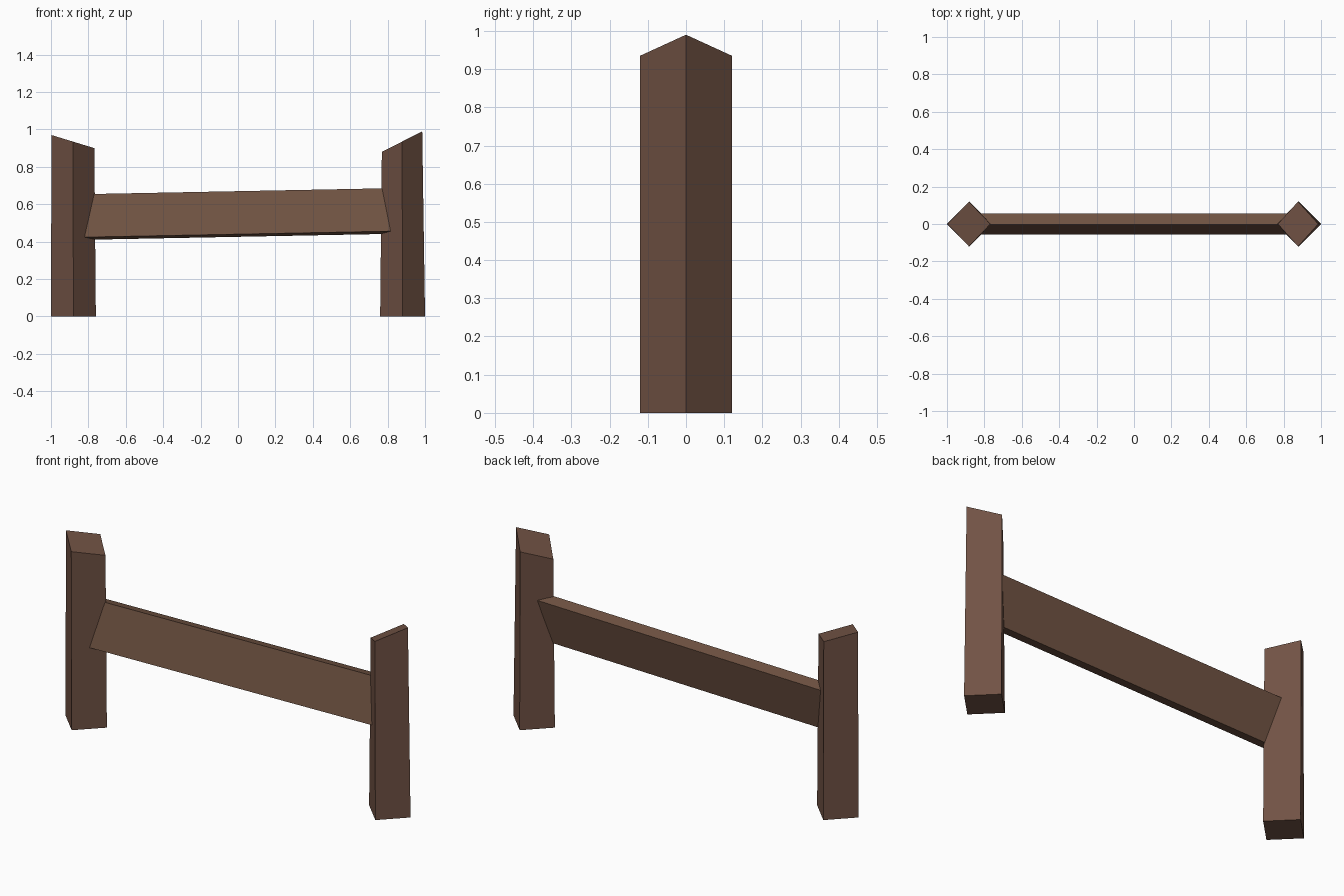
import bpy, bmesh
from math import atan2
from mathutils import Matrix

if "Cube" in bpy.data.objects:
    bpy.data.objects.remove(bpy.data.objects["Cube"])


def material(name, rgb):
    mat = bpy.data.materials.new(name)
    mat.diffuse_color = (*rgb, 1)
    mat.use_nodes = True
    mat.node_tree.nodes["Principled BSDF"].inputs["Base Color"].default_value = mat.diffuse_color
    return mat


def finish(name, bm, mat):
    bmesh.ops.recalc_face_normals(bm, faces=bm.faces)
    mesh = bpy.data.meshes.new(name)
    bm.to_mesh(mesh)
    bm.free()
    mesh.materials.append(mat)
    bpy.context.collection.objects.link(bpy.data.objects.new(name, mesh))


def post(name, x, top_left, top_right, mat):
    """Diamond post with a slanted top running between two (x, z) corners."""
    (xl, zl), (xr, zr) = top_left, top_right
    xm, zm = (xl + xr) / 2, (zl + zr) / 2
    r = 0.12
    base = [(x - r, 0, 0), (x, -r, 0), (x + r, 0, 0), (x, r, 0)]
    top = [(xl, 0, zl), (xm, -r, zm), (xr, 0, zr), (xm, r, zm)]
    bm = bmesh.new()
    b = [bm.verts.new(p) for p in base]
    t = [bm.verts.new(p) for p in top]
    bm.faces.new(b)
    bm.faces.new(t)
    for i in range(4):
        j = (i + 1) % 4
        bm.faces.new((b[i], b[j], t[j], t[i]))
    finish(name, bm, mat)


wood = material("post_wood", (0.165, 0.085, 0.058))
rail_wood = material("rail_wood", (0.165, 0.088, 0.056))

# Upright posts with slanted tops
post("left_post", -0.88, (-0.997, 0.97), (-0.768, 0.90), wood)
post("right_post", 0.88, (0.769, 0.88), (0.985, 0.99), wood)

# Cross rail: a plank rolled about its length and rising slightly to the right
bm = bmesh.new()
bmesh.ops.create_cube(bm, size=1)
place = (Matrix.Translation((0, 0, 0.548))
         @ Matrix.Rotation(-atan2(0.03, 1.54), 4, 'Y')
         @ Matrix.Rotation(-atan2(0.054, 0.23), 4, 'X')
         @ Matrix.Diagonal((1.74, 0.062, 0.236, 1)))
bmesh.ops.transform(bm, matrix=place, verts=bm.verts)
finish("cross_rail", bm, rail_wood)
